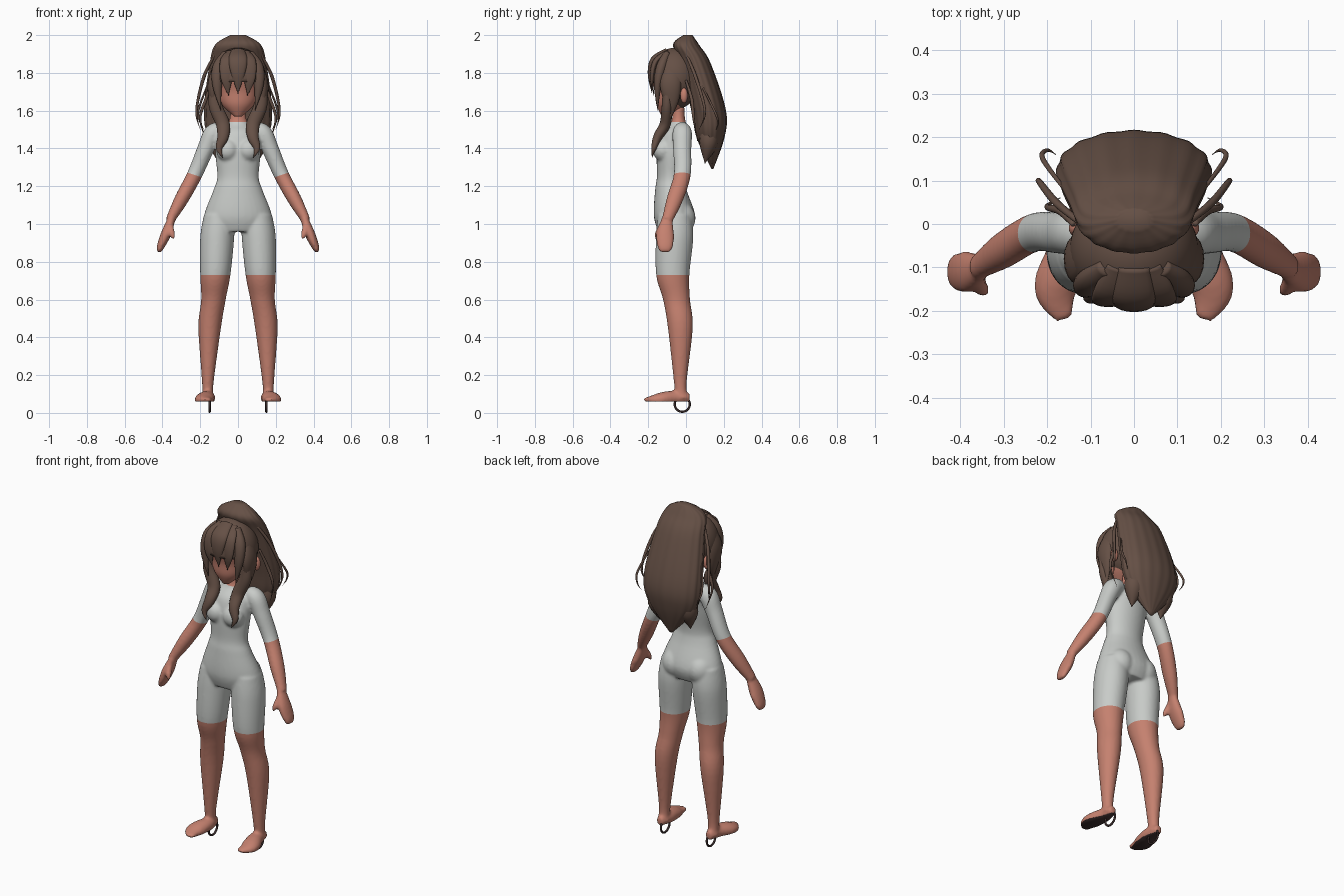
import bpy, bmesh, math
from mathutils import Vector, Matrix

if "Cube" in bpy.data.objects:
    bpy.data.objects.remove(bpy.data.objects["Cube"])

SIDES = {"left": 1, "right": -1}


def material(name, red, green, blue):
    color = (red, green, blue, 1)
    mat = bpy.data.materials.new(name)
    mat.use_nodes = True
    mat.diffuse_color = color
    mat.node_tree.nodes["Principled BSDF"].inputs["Base Color"].default_value = color
    return mat


SKIN = material("skin", .56, .22, .16)
SUIT = material("grey suit", .58, .6, .58)
HAIR = material("brown hair", .13, .08, .06)
SOLE = material("dark sole", .05, .03, .03)


def smooth_path(points, steps=6):
    """Catmull-Rom interpolation of positions and radii together."""
    rows = [Vector(p) for p in points]
    rows = [rows[0], *rows, rows[-1]]
    path = []
    for before, start, end, after in zip(rows, rows[1:], rows[2:], rows[3:]):
        tangent_in, tangent_out = (end - before) / 2, (after - start) / 2
        for i in range(steps):
            t = i / steps
            ease = t * t * (3 - 2 * t)
            path.append(start.lerp(end, ease) + tangent_in * t * (1 - t) ** 2
                        - tangent_out * t * t * (1 - t))
    return path + [rows[-1]]


def add_tube(bm, points, flat=(1, 1), side=1, level=False, sides=32, ridges=0):
    """Sweep an ellipse along (x, y, z, radius); flat is its depth ratio at both ends."""
    path = smooth_path(points)
    last = len(path) - 1
    rings = []
    for i, row in enumerate(path):
        u, v = Vector((1, 0, 0)), Vector((0, 1, 0))
        if not level:
            along = (path[min(i + 1, last)] - path[max(i - 1, 0)]).to_3d().normalized()
            u = (u - along * u.dot(along)).normalized()
            v = along.cross(u)
        radius = max(row[3], .001)
        ratio = flat[0] + (flat[1] - flat[0]) * i / last
        ring = []
        for k in range(sides):
            angle = math.tau * k / sides
            groove = 1 - .03 * math.sin(ridges * angle) ** 2
            p = row.to_3d() + radius * groove * (u * math.cos(angle) + v * ratio * math.sin(angle))
            ring.append(bm.verts.new((p.x * side, p.y, p.z)))
        rings.append(ring)
    faces = [bm.faces.new(rings[0]), bm.faces.new(rings[-1])]
    for upper, lower in zip(rings, rings[1:]):
        for k in range(sides):
            faces.append(bm.faces.new((upper[k - 1], upper[k], lower[k], lower[k - 1])))
    bmesh.ops.recalc_face_normals(bm, faces=faces)


def add_ball(bm, centre, size):
    place = Matrix.Translation(centre) @ Matrix.Diagonal((*size, 1))
    bmesh.ops.create_uvsphere(bm, u_segments=40, v_segments=28, radius=1, matrix=place)


def finish(name, bm, *materials):
    mesh = bpy.data.meshes.new(name)
    bm.to_mesh(mesh)
    bm.free()
    mesh.shade_smooth()
    for mat in materials:
        mesh.materials.append(mat)
    obj = bpy.data.objects.new(name, mesh)
    bpy.context.collection.objects.link(obj)
    return obj


def tube(name, mat, points, **options):
    bm = bmesh.new()
    add_tube(bm, points, **options)
    return finish(name, bm, mat)


def lock(name, path, width, depth=.5, side=1):
    """A hair lock that swells below its root and ends in a point."""
    last = len(path) - 1
    points = [(*p, width * math.sin(math.pi * (1 + 3 * i / last) / 4)) for i, p in enumerate(path)]
    tube(name, HAIR, points, flat=(depth, depth), side=side, sides=16)


def lock_pair(name, path, width, depth=.5):
    for label, side in SIDES.items():
        lock(label + "_" + name, path, width, depth, side)


# Body volumes: torso, limbs, hands and feet
bm = bmesh.new()
add_tube(bm, [(0, -.04, 1.62, .04), (0, -.04, 1.54, .05), (0, -.05, 1.48, .11), (0, -.07, 1.38, .12),
              (0, -.08, 1.25, .11), (0, -.08, 1.18, .13), (0, -.06, 1.04, .18), (0, -.06, .96, .15)],
         flat=(.8, .58), level=True)
for side in SIDES.values():
    leg = [(.1, -.06, 1.05, .08), (.11, -.06, .93, .09), (.12, -.07, .73, .08), (.13, -.05, .6, .065),
           (.15, -.03, .45, .06), (.16, -.03, .15, .03), (.16, -.02, .08, .035)]
    add_tube(bm, leg, flat=(1.1, 1.1), side=side, level=True)
    foot = [(.16, .02, .08, .02), (.16, -.06, .08, .04), (.18, -.15, .07, .05), (.16, -.22, .07, .02)]
    add_tube(bm, foot, flat=(1.2, .4), side=side)
    arm = [(.08, -.02, 1.5, .04), (.13, -.02, 1.48, .05), (.17, -.02, 1.4, .045), (.23, -.02, 1.26, .04),
           (.3, -.06, 1.13, .037), (.36, -.1, 1.02, .024)]
    add_tube(bm, arm, flat=(1, 1.2), side=side)
    palm = [(.35, -.1, 1.03, .02), (.38, -.11, .95, .027), (.41, -.11, .88, .02), (.42, -.11, .85, .01)]
    add_tube(bm, palm, flat=(1.4, 2.4), side=side)
    thumb = [(.36, -.12, 1, .016), (.35, -.15, .95, .016), (.34, -.16, .92, .006)]
    add_tube(bm, thumb, side=side)
    add_ball(bm, (side * .055, -.12, 1.39), (.06, .055, .06))
    add_ball(bm, (side * .08, -.04, 1.03), (.08, .09, .09))
draft = finish("body_draft", bm)
remesh = draft.modifiers.new("blend", "REMESH")
remesh.mode = "VOXEL"
remesh.voxel_size = .008
draft.modifiers.new("soften", "SMOOTH").iterations = 6
graph = bpy.context.evaluated_depsgraph_get()
blended = bpy.data.meshes.new_from_object(draft.evaluated_get(graph))
bpy.data.objects.remove(draft)
bm = bmesh.new()
bm.from_mesh(blended)
bpy.data.meshes.remove(blended)


def cut(point, normal, clear=False):
    geom = bm.verts[:] + bm.edges[:] + bm.faces[:]
    bmesh.ops.bisect_plane(bm, geom=geom, plane_co=point, plane_no=normal, clear_inner=clear)


# Flat soles, then clean hems at the collar, legs and sleeves
UP = Vector((0, 0, 1))
sole_height, leg_hem, collar = UP * .06, UP * .73, UP * 1.54
sleeve_hem, sleeve_axis = Vector((.23, 0, 1.26)), Vector((.3, 0, -.9))
cut(sole_height, UP, clear=True)
bmesh.ops.holes_fill(bm, edges=[e for e in bm.edges if e.is_boundary])
cut(leg_hem, UP)
cut(collar, UP)
mirror_x = Matrix.Scale(-1, 3, (1, 0, 0))
cut(sleeve_hem, sleeve_axis)
cut(mirror_x @ sleeve_hem, mirror_x @ sleeve_axis)
for face in bm.faces:
    centre = face.calc_center_median()
    centre.x = abs(centre.x)
    offset = centre - sleeve_hem
    on_forearm = offset.dot(sleeve_axis) > 0 and offset.x + .4 * offset.z > -.06
    on_neck = centre.z > collar.z and centre.x < .08
    bare = centre.z < leg_hem.z or on_neck or on_forearm
    on_sole = centre.z < sole_height.z + .001
    face.material_index = 2 if on_sole else 0 if bare else 1
finish("body", bm, SKIN, SUIT, SOLE)

# Head and ears
tube("head", SKIN, [(0, -.11, 1.57, .02), (0, -.08, 1.63, .085), (0, -.06, 1.7, .115), (0, -.06, 1.8, .13),
                    (0, -.06, 1.9, .03)], flat=(.9, .9), level=True)
for label, side in SIDES.items():
    bm = bmesh.new()
    add_ball(bm, (side * .13, -.01, 1.68), (.02, .02, .04))
    finish(label + "_ear", bm, SKIN)

# Hair cap with the face left open
bm = bmesh.new()
add_ball(bm, (0, -.06, 1.77), (.148, .137, .163))
face_opening = []
for face in bm.faces:
    centre = face.calc_center_median()
    if centre.y < -.07 and centre.z < 1.76 and abs(centre.x) < .125:
        face_opening.append(face)
bmesh.ops.delete(bm, geom=face_opening, context="FACES")
cap = finish("hair_cap", bm, HAIR)
cap.modifiers.new("thickness", "SOLIDIFY").thickness = .01

# Fringe and the hair beside the face
lock("fringe_centre", [(0, -.1, 1.92), (0, -.17, 1.87), (0, -.19, 1.79), (0, -.18, 1.69)], .05, .35)
lock_pair("inner_fringe", [(.03, -.1, 1.91), (.05, -.16, 1.86), (.06, -.18, 1.77), (.05, -.17, 1.68)], .045, .35)
lock_pair("outer_fringe", [(.06, -.1, 1.9), (.1, -.13, 1.83), (.11, -.15, 1.73), (.09, -.15, 1.6)], .035, .8)
lock_pair("side_curtain", [(.1, -.06, 1.85), (.13, -.08, 1.75), (.13, -.08, 1.65), (.11, -.1, 1.52)], .03, 1.9)

# Long locks falling from the temples onto the chest
lock_pair("front_lock", [(.12, -.1, 1.75), (.12, -.1, 1.63), (.08, -.11, 1.53), (.08, -.15, 1.46),
                         (.1, -.17, 1.4), (.08, -.18, 1.35)], .037, .8)

# Loose thin strands beside the tail
lock_pair("long_strand", [(.12, 0, 1.9), (.18, .05, 1.78), (.22, .1, 1.6), (.2, .07, 1.5)], .009, 1)
lock_pair("short_strand", [(.14, 0, 1.76), (.17, .03, 1.66), (.2, .04, 1.56), (.17, .06, 1.44)], .009, 1)
lock_pair("hooked_strand", [(.16, .08, 1.74), (.21, .15, 1.6), (.2, .17, 1.54), (.18, .16, 1.5)], .006, 1)

# High tail with pointed ends
tube("hair_tail", HAIR, [(0, .01, 2, .04), (0, 0, 1.95, .12), (0, .05, 1.85, .15), (0, .12, 1.6, .18),
                         (0, .13, 1.45, .15), (0, .14, 1.29, .01)],
     flat=(.6, .45), level=True, sides=72, ridges=8)
lock_pair("tail_end", [(.09, .13, 1.55), (.1, .12, 1.43), (.1, .1, 1.32)], .06, .9)

# Rings under the heels
for label, side in SIDES.items():
    bpy.ops.mesh.primitive_torus_add(major_radius=.04, minor_radius=.006, location=(side * .15, -.02, .046),
                                     rotation=(0, math.pi / 2, 0))
    ring = bpy.context.object
    ring.name = label + "_heel_ring"
    ring.data.materials.append(SOLE)
    bpy.ops.object.shade_smooth_by_angle()
